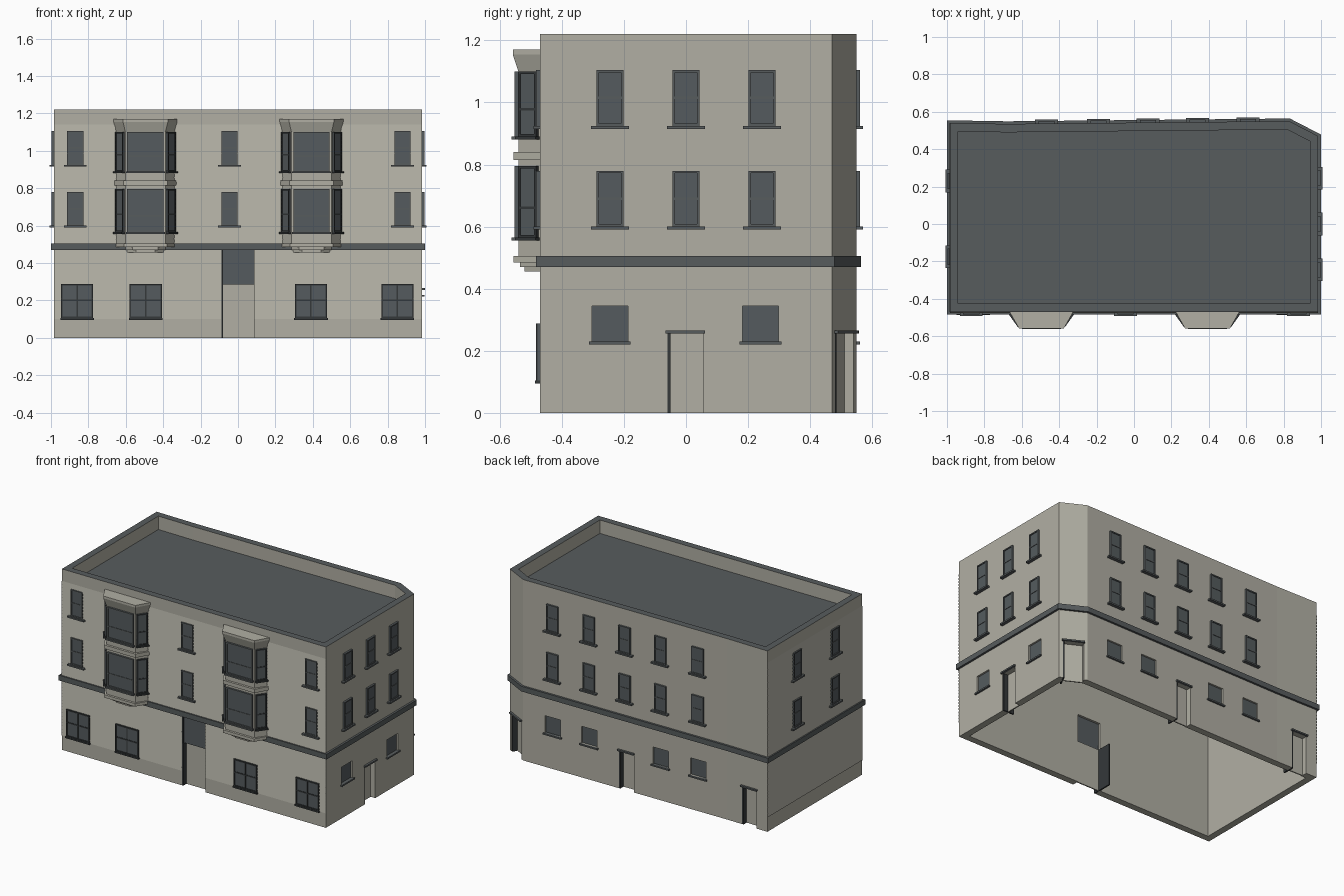
import bpy, bmesh, math
from mathutils import Matrix, Vector

if "Cube" in bpy.data.objects:
    bpy.data.objects.remove(bpy.data.objects["Cube"])


def material(name, rgb):
    m = bpy.data.materials.new(name)
    m.use_nodes = True
    m.diffuse_color = (*rgb, 1)
    m.node_tree.nodes["Principled BSDF"].inputs["Base Color"].default_value = (*rgb, 1)
    return m


MATS = [material("pale stone", (0.44, 0.43, 0.37)),
        material("slate", (0.095, 0.107, 0.11)),
        material("window glass", (0.09, 0.105, 0.112)),
        material("dark frame", (0.035, 0.04, 0.042))]
STONE, SLATE, GLASS, DARK = range(4)

# Footprint, anticlockwise; edges are front, right, chamfer, back, back end, left
PLAN = [Vector(p) for p in ((-.985, -.47), (.985, -.47), (.985, .47),
                            (.83, .55), (-.68, .535), (-.985, .54))]
FRONT, RIGHT, CHAMFER, BACK, BACK_END, LEFT = range(6)
TOP = 1.22


def make(name, bm):
    bmesh.ops.recalc_face_normals(bm, faces=bm.faces)
    mesh = bpy.data.meshes.new(name)
    bm.to_mesh(mesh)
    bm.free()
    for m in MATS:
        mesh.materials.append(m)
    ob = bpy.data.objects.new(name, mesh)
    bpy.context.scene.collection.objects.link(ob)
    return ob


def box(bm, M, x0, x1, y0, y1, z0, z1, mat=0):
    size = Matrix.Diagonal((x1 - x0, y1 - y0, z1 - z0, 1))
    mid = Matrix.Translation(((x0 + x1) / 2, (y0 + y1) / 2, (z0 + z1) / 2))
    verts = bmesh.ops.create_cube(bm, size=1, matrix=M @ mid @ size)["verts"]
    for f in {f for v in verts for f in v.link_faces}:
        f.material_index = mat


def frame(a, b, s):
    """Wall frame at fraction s from a to b: x along the wall, -y outward."""
    d = b - a
    p = a + d * s
    return Matrix.Translation((p.x, p.y, 0)) @ Matrix.Rotation(math.atan2(d.y, d.x), 4, "Z")


def at(edge, c):
    """Wall frame on a footprint edge at world coordinate c along its main axis."""
    a, b = PLAN[edge], PLAN[(edge + 1) % 6]
    k = 0 if abs(b.x - a.x) > abs(b.y - a.y) else 1
    return frame(a, b, (c - a[k]) / (b[k] - a[k]))


def offset(d):
    """Footprint grown by d with mitred corners."""
    out = []
    for i, p in enumerate(PLAN):
        e, f = (p - PLAN[i - 1]).normalized(), (PLAN[(i + 1) % 6] - p).normalized()
        n, m = Vector((e.y, -e.x)), Vector((f.y, -f.x))
        out.append(p + (n + m) * d / (1 + n.dot(m)))
    return out


def loft(bm, rings, closed=False):
    loops = [[bm.verts.new(v) for v in r] for r in rings]
    for lo, hi in zip(loops, loops[1:] + ([loops[0]] if closed else [])):
        for i in range(len(lo)):
            j = (i + 1) % len(lo)
            bm.faces.new((lo[i], lo[j], hi[j], hi[i]))
    if not closed:
        bm.faces.new(loops[0])
        bm.faces.new(loops[-1])


def band(bm, outer, inner, z0, z1):
    o, i = offset(outer), offset(inner)
    loft(bm, [[(p.x, p.y, z) for p in ring]
              for ring, z in ((o, z0), (o, z1), (i, z1), (i, z0))], closed=True)


def window(name, M, w, z0, z1, mat=SLATE, rail=.5, mullion=False, sill=.018, bar=.008, sill_out=.022):
    bm, h = bmesh.new(), w / 2
    box(bm, M, -h, h, -.008, .004, z0, z1, GLASS)
    for s in (-1, 1):
        x = s * (h - bar / 2)
        box(bm, M, x - bar / 2, x + bar / 2, -.013, .002, z0, z1, mat)
    for z in (z0, z1 - bar):
        box(bm, M, -h, h, -.013, .002, z, z + bar, mat)
    r = z0 + (z1 - z0) * rail
    box(bm, M, -h + bar, h - bar, -.011, .002, r - .004, r + .004, mat)
    if mullion:
        box(bm, M, -.004, .004, -.011, .002, z0 + bar, z1 - bar, mat)
    box(bm, M, -h - sill, h + sill, -sill_out, .002, z0 - .01, z0, mat)
    make(name, bm)


cutter_bm = bmesh.new()


def door(name, M, w, h, leaf, transom=None):
    bm, x = bmesh.new(), w / 2
    box(cutter_bm, M, -x, x, -.05, .1, -.05, h)
    box(bm, M, -x, x, .034, .042, 0, transom or h, STONE)
    box(bm, M, -x, -x + .01, .001, leaf, 0, transom or h, DARK)
    if transom:
        box(bm, M, -x, x, .012, .03, transom, h, GLASS)
        box(bm, M, -x, -x + .008, .002, .03, transom, h, DARK)
    else:
        box(bm, M, -x - .006, x + .006, -.014, .002, h, h + .01, SLATE)
    make(name, bm)


def small_window(name, M):
    """Ground floor window set in a shallow recess."""
    bm = bmesh.new()
    box(cutter_bm, M, -.058, .058, -.05, .02, .23, .345)
    box(bm, M, -.058, .058, .012, .022, .23, .345, GLASS)
    box(bm, M, -.067, .067, -.012, .012, .22, .23, SLATE)
    make(name, bm)


# Doors
door("front_door", at(FRONT, -.002), .175, .47, .14, .285)
door("right_door", at(RIGHT, -.002), .116, .255, .08)
door("corner_door", at(CHAMFER, .907), .13, .255, .08)
door("back_door", at(BACK, .065), .11, .255, .08)
door("back_end_door", at(BACK_END, -.85), .11, .255, .08)

# Ground floor windows
for y in (-.245, .24):
    small_window("right_ground_window", at(RIGHT, y))
for x in (.61, .34, -.19, -.467):
    small_window("back_ground_window", at(BACK, x))
for x in (-.86, -.493, .39, .852):
    window("front_ground_window", at(FRONT, x), .172, .105, .288, DARK, .52, True, .004, .008, .016)

# Upper sash windows on every wall
COLUMNS = {FRONT: (-.87, -.045, .88), RIGHT: (-.245, 0, .245),
           BACK: (.61, .34, .075, -.19, -.467), LEFT: (.23, -.175)}
for edge, places in COLUMNS.items():
    for c in places:
        for z in (.6, .925):
            window("sash_window", at(edge, c), .086, z, z + .18)

# Walls with parapet: a hollow ring, capped in slate, with openings cut
bm = bmesh.new()
band(bm, 0, -.045, 0, TOP)
bm.normal_update()
for f in bm.faces:
    if all(v.co.z > TOP - .01 for v in f.verts):
        f.material_index = SLATE
walls = make("walls", bm)
cutter = make("opening_cutter", cutter_bm)
cutter.hide_render = True
mod = walls.modifiers.new("openings", "BOOLEAN")
mod.object, mod.operation, mod.solver = cutter, "DIFFERENCE", "EXACT"
bpy.context.view_layer.objects.active = walls
bpy.ops.object.modifier_apply(modifier=mod.name)
bpy.data.objects.remove(cutter)

# Roof deck and string course
bm = bmesh.new()
loft(bm, [[(p.x, p.y, z) for p in offset(-.04)] for z in (1.12, 1.13)])
for f in bm.faces:
    f.material_index = SLATE
make("roof_deck", bm)
bm = bmesh.new()
band(bm, .014, -.005, .47, .505)
for f in bm.faces:
    f.material_index = SLATE
make("string_course", bm)


# Clapboard siding on the front and left walls
def siding(name, edge, c0, c1, z0, z1):
    bm = bmesh.new()
    A, B = at(edge, c0).translation, at(edge, c1).translation
    out = at(edge, c0).to_3x3() @ Vector((0, -1, 0))
    count = round((z1 - z0) / .022)
    step = (z1 - z0) / count
    for i in range(count):
        z = z0 + i * step
        rows = [(z, .0005), (z, .005), (z + step, .001)]
        rows = [[bm.verts.new(p + out * d + Vector((0, 0, h))) for p in (A, B)] for h, d in rows]
        for lo, hi in zip(rows, rows[1:]):
            bm.faces.new((lo[0], lo[1], hi[1], hi[0]))
    make(name, bm)


siding("front_siding_left", FRONT, -.985, -.09, .1, .47)
siding("front_siding_right", FRONT, .086, .985, .1, .47)
siding("front_siding_upper", FRONT, -.985, .985, .505, 1.14)
siding("side_siding_lower", LEFT, .54, -.47, .1, .47)
siding("side_siding_upper", LEFT, .54, -.47, .505, 1.14)

# Bay windows: stacked trapezoid sections as (height, depth, half width)
SECTIONS = [(.455, .05, .1), (.47, .05, .1), (.47, .065, .118), (.485, .065, .118),
            (.485, .085, .165), (.505, .085, .165), (.505, .07, .157), (.815, .07, .157),
            (.815, .085, .167), (.84, .085, .167), (.84, .07, .157), (1.1, .07, .157),
            (1.155, .088, .17), (1.17, .088, .17)]


def trapezoid(cx, depth, half):
    y = -.47
    return [Vector(p) for p in ((cx - half, y + .01), (cx - half, y), (cx - half + .05, y - depth),
                                (cx + half - .05, y - depth), (cx + half, y), (cx + half, y + .01))]


for cx in (-.495, .393):
    bm = bmesh.new()
    loft(bm, [[(p.x, p.y, z) for p in trapezoid(cx, d, h)] for z, d, h in SECTIONS])
    make("bay", bm)
    _, sl, fl, fr, sr, _ = trapezoid(cx, .07, .157)
    for z0, z1 in ((.565, .795), (.89, 1.1)):
        window("bay_front_window", frame(fl, fr, .5), .195, z0, z1, SLATE, .38, sill=.006)
        for a, b in ((sl, fl), (fr, sr)):
            window("bay_side_window", frame(a, b, .5), .072, z0, z1, DARK, .42, sill=.004)
